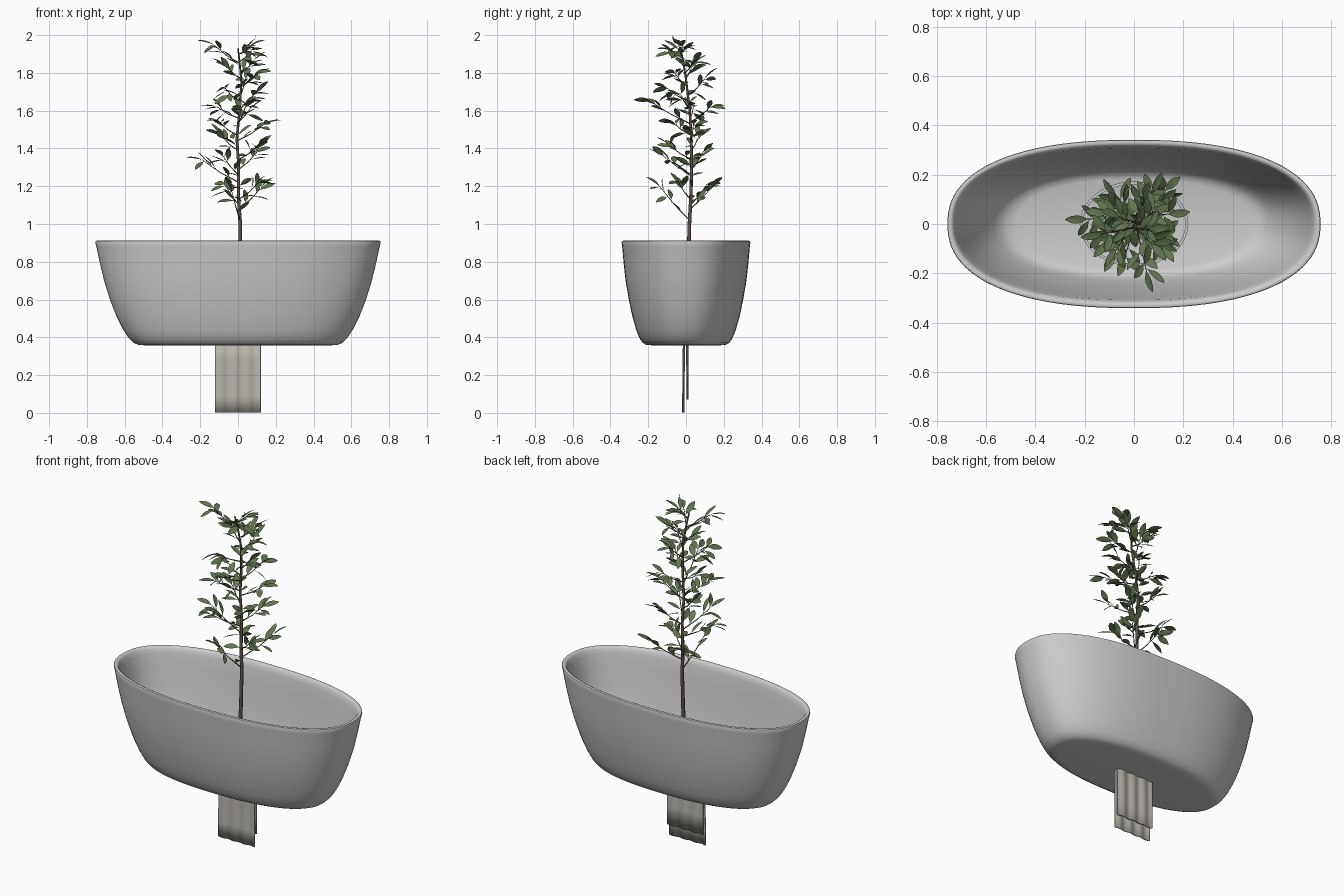
import bpy, bmesh, math, random
from mathutils import Vector

if "Cube" in bpy.data.objects:
    bpy.data.objects.remove(bpy.data.objects["Cube"])

random.seed(5)


def material(name, rgb):
    m = bpy.data.materials.new(name)
    m.diffuse_color = (*rgb, 1)
    m.use_nodes = True
    m.node_tree.nodes["Principled BSDF"].inputs["Base Color"].default_value = m.diffuse_color
    return m


BARK = material("bark", (0.11, 0.08, 0.06))
LEAF = material("leaf_green", (0.12, 0.18, 0.08))
CLOTH = material("cloth", (0.48, 0.46, 0.41))


def finish(name, bm, mat=None, angle=50):
    me = bpy.data.meshes.new(name)
    bm.to_mesh(me)
    bm.free()
    ob = bpy.data.objects.new(name, me)
    bpy.context.collection.objects.link(ob)
    if mat:
        me.materials.append(mat)
    bpy.ops.object.select_all(action='DESELECT')
    ob.select_set(True)
    bpy.context.view_layer.objects.active = ob
    bpy.ops.object.shade_smooth_by_angle(angle=math.radians(angle))
    return ob


def bridge(bm, r1, r2):
    n = len(r1)
    for i in range(n):
        j = (i + 1) % n
        bm.faces.new((r1[i], r1[j], r2[j], r2[i]))


def oval(bm, a, b, z, n=96, power=2.35):
    ring = []
    for i in range(n):
        t = 2 * math.pi * i / n
        c, s = math.cos(t), math.sin(t)
        k = (abs(c) ** power + abs(s) ** power) ** (-1 / power)
        ring.append(bm.verts.new((a * c * k, b * s * k, z)))
    return ring


# Tub: oval sections up the outside, over the rim, down to the inner floor
SECTIONS = [
    (0.500, 0.185, 0.358), (0.528, 0.210, 0.360), (0.553, 0.229, 0.371),
    (0.578, 0.246, 0.395), (0.608, 0.264, 0.440), (0.643, 0.284, 0.510),
    (0.678, 0.303, 0.600), (0.709, 0.320, 0.700), (0.733, 0.331, 0.800),
    (0.750, 0.338, 0.880), (0.756, 0.341, 0.902), (0.754, 0.339, 0.909),
    (0.746, 0.331, 0.912), (0.737, 0.322, 0.909), (0.730, 0.315, 0.900),
    (0.722, 0.308, 0.875), (0.704, 0.298, 0.800), (0.679, 0.285, 0.700),
    (0.645, 0.268, 0.600), (0.606, 0.248, 0.510), (0.568, 0.230, 0.450),
    (0.542, 0.217, 0.418), (0.512, 0.202, 0.398), (0.475, 0.180, 0.390)]
bm = bmesh.new()
rings = [oval(bm, *s) for s in SECTIONS]
for lo, hi in zip(rings, rings[1:]):
    bridge(bm, lo, hi)
bm.faces.new(rings[0][::-1])
bm.faces.new(rings[-1])
finish("tub", bm)

# Thin oval ring set into the tub floor
bm = bmesh.new()
rings = [oval(bm, a, b, z, 64, 2) for a, b, z in
         [(0.22, 0.172, 0.385), (0.22, 0.172, 0.397),
          (0.208, 0.16, 0.397), (0.208, 0.16, 0.385)]]
for i in range(4):
    bridge(bm, rings[i], rings[(i + 1) % 4])
finish("floor_ring", bm, angle=30)

# Folded cloth hanging below the tub: long front sheet, shorter back sheet
PATH = [(-0.014, 0.003), (-0.014, 0.09), (-0.013, 0.18), (-0.012, 0.28),
        (-0.011, 0.372), (-0.002, 0.380), (0.006, 0.372), (0.007, 0.28),
        (0.008, 0.18), (0.008, 0.072)]
bm = bmesh.new()
rows = []
for k, (y, z) in enumerate(PATH):
    row = []
    for i in range(41):
        x = -0.12 + 0.006 * i
        wave = math.sin(x * 88 + (0.7 if y > 0 else 0)) * 0.0035
        row.append(bm.verts.new((x, y + wave, z)))
    rows.append(row)
for a, b in zip(rows, rows[1:]):
    for i in range(40):
        bm.faces.new((a[i], a[i + 1], b[i + 1], b[i]))
cloth = finish("hanging_cloth", bm, CLOTH, 80)
mod = cloth.modifiers.new("thickness", 'SOLIDIFY')
mod.thickness = 0.005
mod.offset = 0


# Tree helpers: tapered tube along points, and a folded pointed leaf
def tube(bm, pts, r0, r1, sides=8):
    prev = None
    for i, p in enumerate(pts):
        d = pts[min(i + 1, len(pts) - 1)] - pts[max(i - 1, 0)]
        u = d.orthogonal().normalized() if prev is None else (u - d * (u.dot(d) / d.dot(d))).normalized()
        v = d.normalized().cross(u)
        r = r0 + (r1 - r0) * i / (len(pts) - 1)
        ring = [bm.verts.new(p + r * (u * math.cos(t) + v * math.sin(t)))
                for t in (2 * math.pi * k / sides for k in range(sides))]
        if prev:
            bridge(bm, prev, ring)
        else:
            bm.faces.new(ring[::-1])
        prev = ring
    bm.faces.new(prev)


def add_leaf(bm, base, direction, length, width):
    d = direction.normalized()
    if base.z + d.z * length > 1.98:
        d = Vector((d.x, d.y, max(-0.3, (1.98 - base.z) / length))).normalized()
    side = d.cross(Vector((random.uniform(-.8, .8), random.uniform(-.8, .8), 1))).normalized()
    up = side.cross(d)
    rows = []
    for t, w in [(0, .08), (.14, .45), (.32, .88), (.52, 1), (.72, .85), (.88, .48), (1, .04)]:
        c = base + d * t * length - up * 0.12 * length * t * t
        s = side * w * width / 2
        lift = up * w * width * 0.12
        rows.append([bm.verts.new(q) for q in (c - s + lift, c, c + s + lift)])
    for a, b in zip(rows, rows[1:]):
        for i in range(2):
            bm.faces.new((a[i], a[i + 1], b[i + 1], b[i]))


# Trunk, gently bent
TRUNK = [Vector(p) for p in [
    (0.0, 0.0, 0.385), (0.004, 0.006, 0.60), (0.010, 0.013, 0.80), (0.012, 0.018, 1.0),
    (0.002, 0.026, 1.15), (0.004, 0.030, 1.30), (-0.006, 0.028, 1.45), (0.008, 0.020, 1.60),
    (0.018, 0.002, 1.75), (0.008, -0.014, 1.86), (0.0, -0.03, 1.93)]]


def on_trunk(z):
    for a, b in zip(TRUNK, TRUNK[1:]):
        if a.z <= z <= b.z:
            return a.lerp(b, (z - a.z) / (b.z - a.z))
    return TRUNK[-1].copy()


wood, leaves = bmesh.new(), bmesh.new()
tube(wood, TRUNK, 0.012, 0.004, 10)


def sprig(p, d):
    stem = p + d.normalized() * 0.012
    tube(wood, [p, stem], 0.0015, 0.001, 4)
    add_leaf(leaves, stem, d, random.uniform(.068, .092), random.uniform(.027, .036))


# Branches: start height on the trunk, then tip x, y, z
BRANCHES = [
    (1.02, -0.04, -0.14, 1.20), (1.08, 0.13, 0.14, 1.20), (1.10, -0.07, 0.11, 1.21),
    (1.13, 0.11, -0.04, 1.22), (1.22, -0.19, 0.02, 1.34), (1.26, -0.08, -0.12, 1.36),
    (1.29, 0.10, 0.09, 1.38), (1.34, 0.11, -0.09, 1.42), (1.39, -0.09, 0.07, 1.47),
    (1.44, 0.14, 0.04, 1.53), (1.47, -0.10, -0.07, 1.54), (1.53, 0.05, -0.19, 1.65),
    (1.54, 0.07, 0.13, 1.62), (1.56, -0.11, 0.04, 1.62), (1.61, 0.09, -0.03, 1.69),
    (1.65, -0.07, -0.10, 1.72), (1.68, 0.04, 0.10, 1.77), (1.73, 0.10, -0.06, 1.80),
    (1.77, -0.06, 0.03, 1.83), (1.80, 0.08, 0.04, 1.86), (1.85, -0.13, -0.04, 1.95),
    (1.86, 0.07, -0.08, 1.92), (1.90, 0.06, -0.02, 1.94)]
for z0, x, y, z1 in BRANCHES:
    a, b = on_trunk(z0), Vector((x, y, z1))
    mid = a.lerp(b, 0.5) + Vector((0, 0, -0.008))
    pts = [a, a.lerp(mid, 0.55), mid, mid.lerp(b, 0.5), b]
    tube(wood, pts, 0.0035, 0.0015, 5)
    out = (b - a).normalized()
    add_leaf(leaves, b, out + Vector((0, 0, random.uniform(-.6, .1))), 0.09, 0.034)
    for k in range(5):
        p = mid.lerp(b, k / 4.5) if k else a.lerp(mid, 0.5)
        swing = out.cross(Vector((0, 0, 1))).normalized() * (1 if k % 2 else -1)
        sprig(p, out * 0.6 + swing * random.uniform(.3, 1) + Vector((0, 0, random.uniform(-.7, .8))))

# Leaves growing straight off the upper trunk
for k in range(14):
    t = k * 2.4
    sprig(on_trunk(1.2 + 0.053 * k), Vector((math.cos(t), math.sin(t), random.uniform(0, .9))))

# Lift the topmost leaf tip to the full height
top = max(leaves.verts, key=lambda v: v.co.z)
top.co.z = 2.0
finish("trunk_and_branches", wood, BARK)
finish("leaves", leaves, LEAF, 60)
